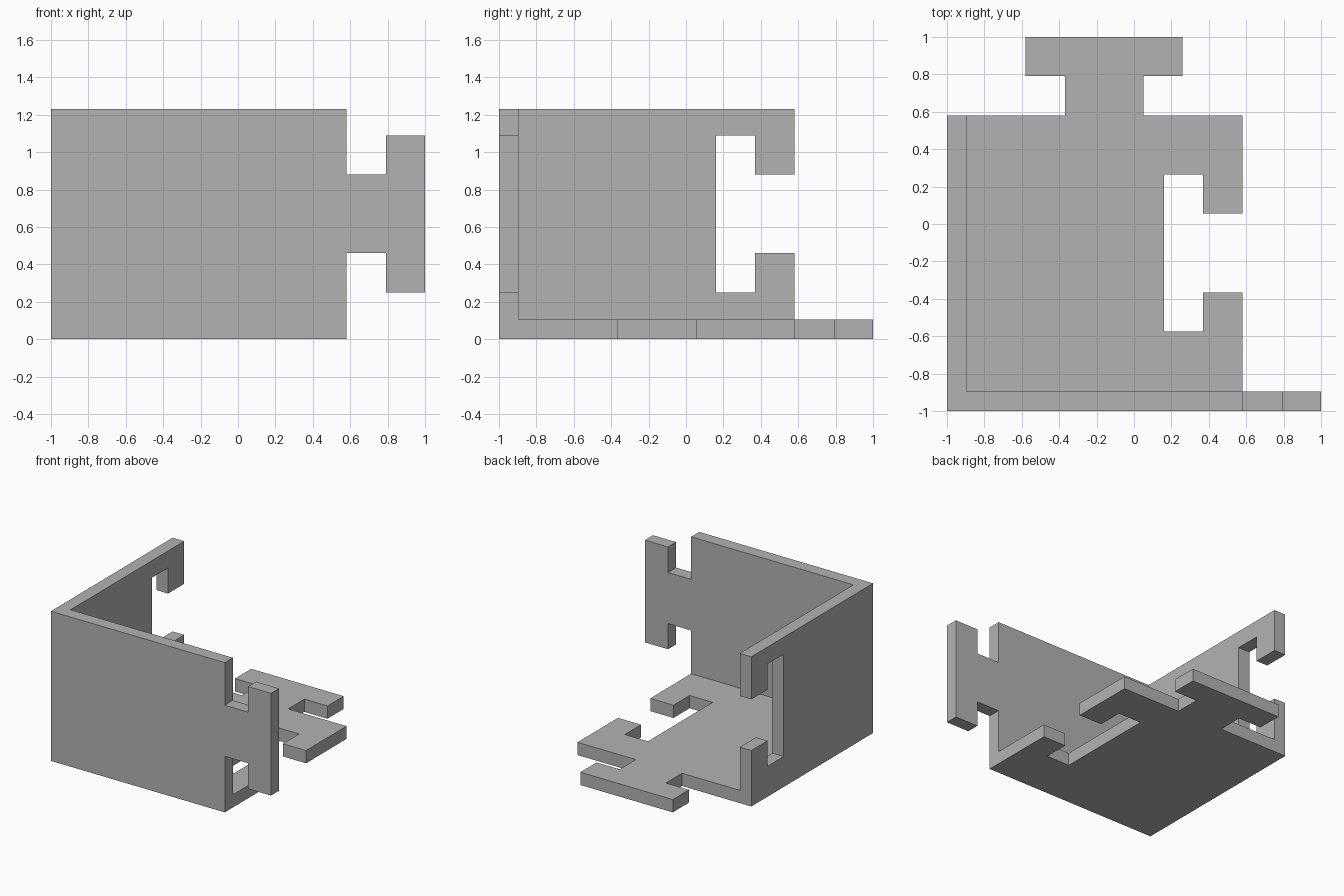
import bpy, bmesh
from mathutils import Vector

if "Cube" in bpy.data.objects:
    bpy.data.objects.remove(bpy.data.objects["Cube"], do_unlink=True)

LOW, EDGE, THICK = -1.0, 0.58, 0.105   # outer corner, plate edge, plate thickness
STEP, TOP = 0.21, 1.23                 # depth of each joint step, wall height
NECK, HEAD = 0.21, 0.42                # half widths of the T joint

grey = bpy.data.materials.new("plain grey")
grey.use_nodes = True
grey.diffuse_color = (0.45, 0.45, 0.45, 1)
grey.node_tree.nodes["Principled BSDF"].inputs["Base Color"].default_value = (0.45, 0.45, 0.45, 1)


def t_joint(centre, sign):
    """T profile along an edge as (distance, position): sign +1 tab, -1 slot."""
    near, far = EDGE + sign * STEP, EDGE + sign * 2 * STEP
    half = [(EDGE, NECK), (near, NECK), (near, HEAD), (far, HEAD)]
    return [(d, centre - w) for d, w in half] + [(d, centre + w) for d, w in reversed(half)]


def plate(name, outline, place, normal):
    """Flat outline placed in space and extruded to the plate thickness."""
    bm = bmesh.new()
    face = bm.faces.new([bm.verts.new(place(u, v)) for u, v in outline])
    grown = bmesh.ops.extrude_face_region(bm, geom=[face])
    moved = [g for g in grown["geom"] if isinstance(g, bmesh.types.BMVert)]
    bmesh.ops.translate(bm, verts=moved, vec=Vector(normal) * THICK)
    bmesh.ops.recalc_face_normals(bm, faces=bm.faces)
    mesh = bpy.data.meshes.new(name)
    bm.to_mesh(mesh)
    bm.free()
    mesh.materials.append(grey)
    obj = bpy.data.objects.new(name, mesh)
    bpy.context.collection.objects.link(obj)
    return obj


def wall(sign):
    return [(LOW, 0), (EDGE, 0)] + t_joint(0.67, sign) + [(EDGE, TOP), (LOW, TOP)]


# Front wall with a tab, side wall with a slot
front = plate("front_wall", wall(1), lambda u, v: (u, LOW, v), (0, 1, 0))
side = plate("side_wall", wall(-1), lambda u, v: (LOW, u, v), (1, 0, 0))

# Base with a slot on its left edge and a tab on its back edge
back_tab = [(p, d) for d, p in reversed(t_joint(-0.16, 1))]
base_outline = ([(LOW, LOW), (EDGE, LOW)] + t_joint(-0.155, -1)
                + [(EDGE, EDGE)] + back_tab + [(LOW, EDGE)])
base = plate("base_plate", base_outline, lambda u, v: (u, v, 0), (0, 0, 1))

# Fuse the three plates into one solid corner
for part in (side, base):
    union = base.modifiers.new("join", "BOOLEAN") if part is None else front.modifiers.new("join", "BOOLEAN")
    union.operation = "UNION"
    union.solver = "EXACT"
    union.object = part
bpy.context.view_layer.update()
solid = bpy.data.meshes.new_from_object(front.evaluated_get(bpy.context.evaluated_depsgraph_get()))
front.modifiers.clear()
front.data = solid
front.name = "interlocking_corner"
for part in (side, base):
    bpy.data.objects.remove(part, do_unlink=True)
